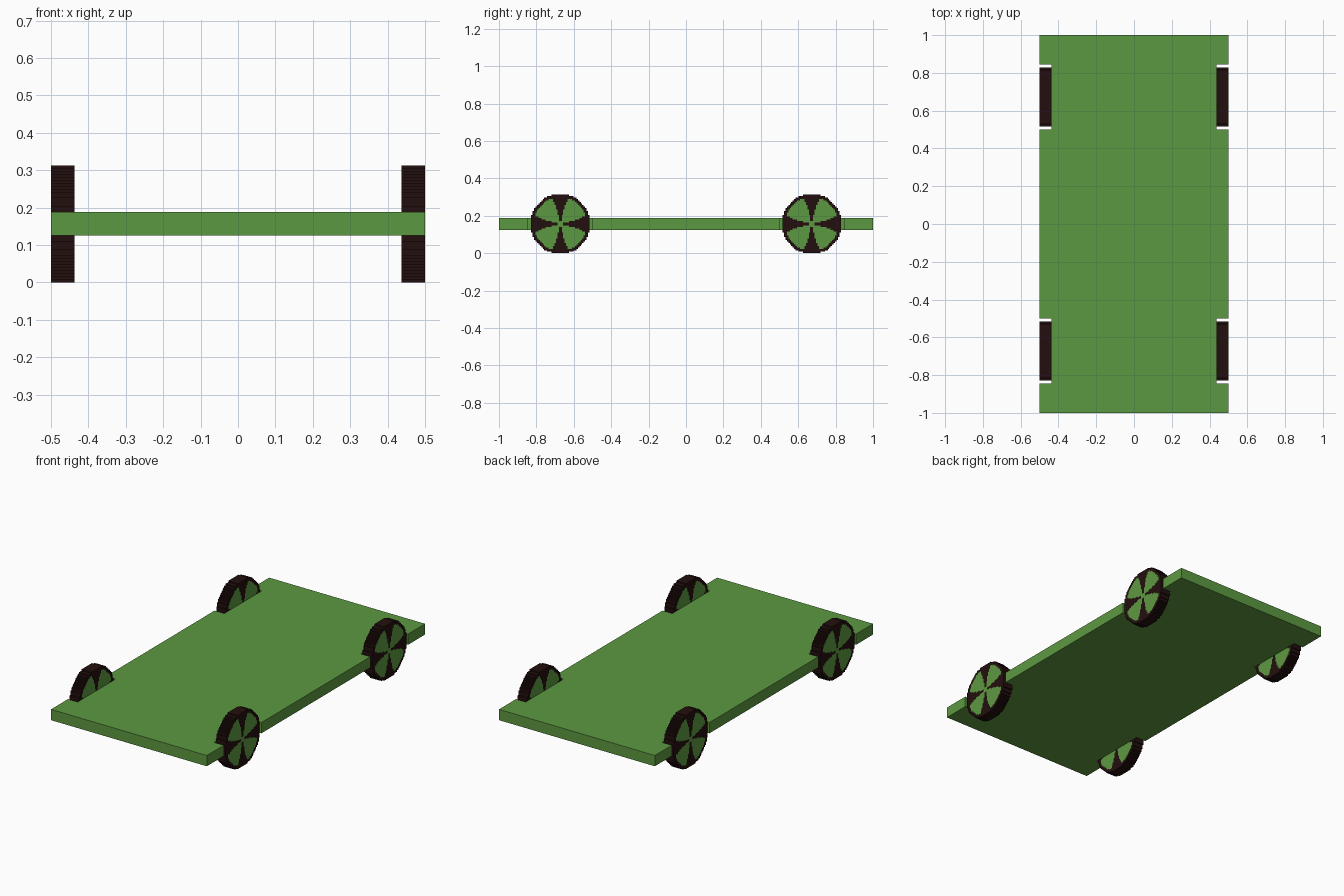
import bpy
import bmesh
import math

if "Cube" in bpy.data.objects:
    bpy.data.objects.remove(bpy.data.objects["Cube"], do_unlink=True)


def material(name, r, g, b):
    m = bpy.data.materials.new(name)
    m.use_nodes = True
    m.diffuse_color = (r, g, b, 1)
    m.node_tree.nodes["Principled BSDF"].inputs["Base Color"].default_value = (r, g, b, 1)
    return m


def add_object(name, mesh, location=(0, 0, 0)):
    obj = bpy.data.objects.new(name, mesh)
    obj.location = location
    bpy.context.collection.objects.link(obj)
    return obj


def finish(bm, name, materials):
    bmesh.ops.recalc_face_normals(bm, faces=bm.faces)
    mesh = bpy.data.meshes.new(name)
    bm.to_mesh(mesh)
    bm.free()
    for m in materials:
        mesh.materials.append(m)
    return mesh


def extrude(bm, faces, vector):
    result = bmesh.ops.extrude_face_region(bm, geom=faces, use_keep_orig=True)
    moved = [v for v in result["geom"] if isinstance(v, bmesh.types.BMVert)]
    bmesh.ops.translate(bm, verts=moved, vec=vector)


green = material("leaf green", 0.108, 0.318, 0.053)
dark = material("dark brown", 0.0176, 0.0045, 0.0045)

CELL = 1 / 128       # size of one small block
WIDTH = 8 * CELL     # wheel width and board thickness
RADIUS = 20 * CELL
AXLE_Y = 0.672

# Flat board with four wheel notches
inner = 0.5 - WIDTH
quarter = [(inner, 0.5), (0.5, 0.5)]
quarter = quarter[::-1] + [(inner, 0.844), (0.5, 0.844), (0.5, 1.0)]
right_side = [(x, -y) for x, y in reversed(quarter)] + quarter
outline = right_side + [(-x, y) for x, y in reversed(right_side)]
bm = bmesh.new()
board = bm.faces.new([bm.verts.new((x, y, 0.125)) for x, y in outline])
extrude(bm, [board], (0, 0, WIDTH))
add_object("board", finish(bm, "board", [green]))


# Wheel built of small blocks: dark rim and flared spokes, green panels
def is_dark(y, z):
    along, across = max(abs(y), abs(z)), min(abs(y), abs(z))
    if along < 2:
        return False
    return math.hypot(y, z) > 18.3 or across < 1 + 0.015 * along ** 2


bm = bmesh.new()
corners = {}


def corner(i, j):
    if (i, j) not in corners:
        corners[i, j] = bm.verts.new((-WIDTH / 2, i * CELL, j * CELL))
    return corners[i, j]


for i in range(-20, 20):
    for j in range(-20, 20):
        if math.hypot(i + 0.5, j + 0.5) < 20.5:
            bm.faces.new([corner(i, j), corner(i + 1, j),
                          corner(i + 1, j + 1), corner(i, j + 1)])
extrude(bm, bm.faces[:], (WIDTH, 0, 0))
bm.normal_update()
for face in bm.faces:
    c = face.calc_center_median() / CELL
    face.material_index = int(abs(face.normal.x) < 0.5 or is_dark(c.y, c.z))
wheel = finish(bm, "wheel", [green, dark])

for side, sx in (("left", 1), ("right", -1)):
    for end, sy in (("front", -1), ("back", 1)):
        add_object(f"{end}_{side}_wheel", wheel,
                   (sx * (0.5 - WIDTH / 2), sy * AXLE_Y, RADIUS))
